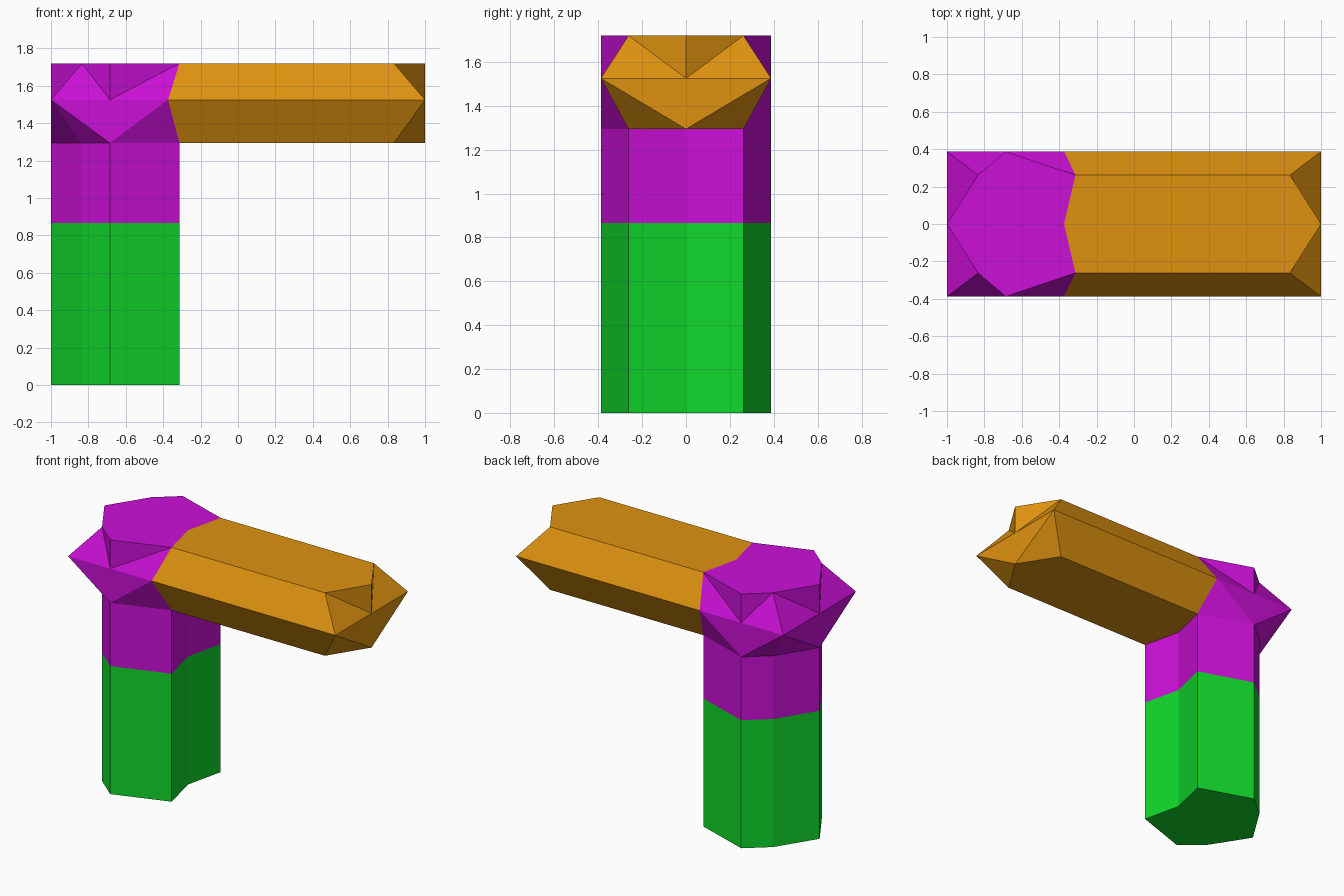
import bpy, bmesh

if "Cube" in bpy.data.objects:
    bpy.data.objects.remove(bpy.data.objects["Cube"])

# Levels (z) and plan dimensions
Z_BASE, Z_LOW, Z_MID, Z_TOP = 0.866, 1.294, 1.525, 1.72
YC, YI = 0.388, 0.262          # outer and inset half widths
XM, XN, XJ = -0.685, -0.374, -0.313   # side midpoint, notch, junction
XI = 0.834                     # inset of the ends

# Eight-sided post section with a shallow notch on the right
post_plan = [(-1, 0), (-XI, -YI), (XM, -YC), (XJ, -YI),
             (XN, 0), (XJ, YI), (XM, YC), (-XI, YI)]


def face(bm, pts):
    bm.faces.new([bm.verts.new(p) for p in pts])


def at(pts, z):
    return [(x, y, z) for x, y in pts]


def walls(bm, plan, z0, z1):
    for a, b in zip(plan, plan[1:] + plan[:1]):
        face(bm, [(*a, z0), (*b, z0), (*b, z1), (*a, z1)])


def faceted_side(bm, mid, corners):
    """Pointed side: each (inset, outer) corner fans to the side's middle."""
    m = (*mid, Z_MID)
    for inset, outer in corners:
        c = (*outer, Z_MID)
        for z in (Z_TOP, Z_LOW):
            e, d = (*inset, z), (*mid, z)
            if z == Z_TOP:
                face(bm, [d, e, m])
                face(bm, [e, c, m])
            else:
                face(bm, [m, c, d])
                face(bm, [c, e, d])


def finish(bm, name, color):
    bmesh.ops.remove_doubles(bm, verts=bm.verts, dist=1e-4)
    bmesh.ops.recalc_face_normals(bm, faces=bm.faces)
    mesh = bpy.data.meshes.new(name)
    bm.to_mesh(mesh)
    bm.free()
    mat = bpy.data.materials.new(name + "_color")
    mat.diffuse_color = (*color, 1)
    mat.use_nodes = True
    mat.node_tree.nodes["Principled BSDF"].inputs["Base Color"].default_value = mat.diffuse_color
    mesh.materials.append(mat)
    bpy.context.collection.objects.link(bpy.data.objects.new(name, mesh))


# Green lower post
bm = bmesh.new()
walls(bm, post_plan, 0, Z_BASE)
face(bm, at(post_plan[::-1], 0))
finish(bm, "lower_post", (0.005, 0.68, 0.023))

# Magenta upper post and pointed corner block
bm = bmesh.new()
walls(bm, post_plan, Z_BASE, Z_LOW)
face(bm, at(post_plan, Z_TOP))
faceted_side(bm, (-1, 0), [((-XI, s * YI), (-1, s * YC)) for s in (-1, 1)])
for s in (-1, 1):
    faceted_side(bm, (XM, s * YC), [((-XI, s * YI), (-1, s * YC)),
                                    ((XJ, s * YI), (XN, s * YC))])
finish(bm, "corner_block", (0.6, 0.005, 0.68))

# Orange horizontal beam with pointed end
bm = bmesh.new()
beam_plan = [(XJ, -YI), (XI, -YI), (1, 0), (XI, YI), (XJ, YI), (XN, 0)]
face(bm, at(beam_plan, Z_TOP))
face(bm, at(beam_plan[::-1], Z_LOW))
for s in (-1, 1):
    for z in (Z_TOP, Z_LOW):
        face(bm, [(XJ, s * YI, z), (XI, s * YI, z),
                  (1, s * YC, Z_MID), (XN, s * YC, Z_MID)])
faceted_side(bm, (1, 0), [((XI, s * YI), (1, s * YC)) for s in (-1, 1)])
finish(bm, "beam", (0.74, 0.29, 0.005))
